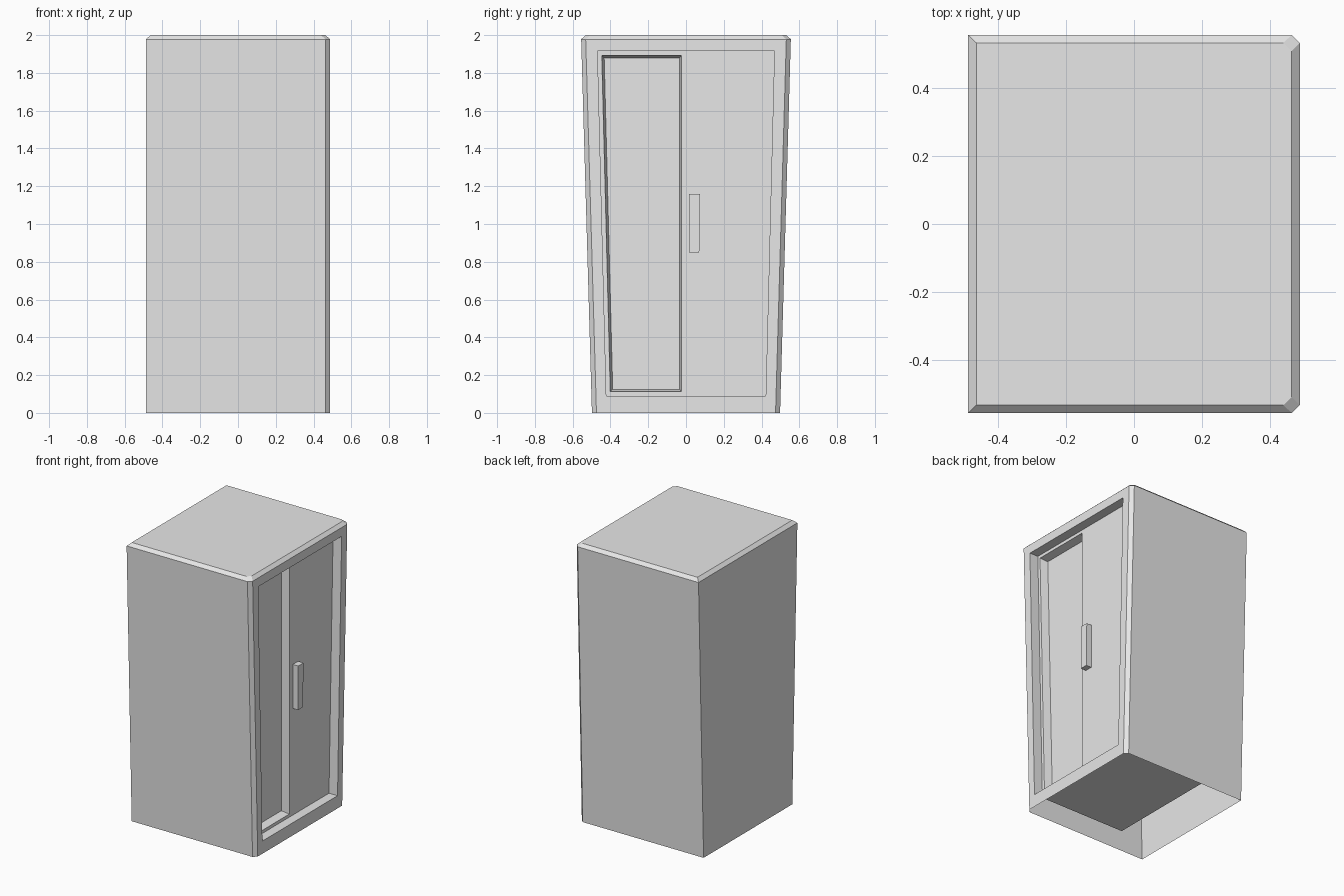
import bpy
import bmesh

# Remove the default cube
cube = bpy.data.objects.get("Cube")
if cube:
    bpy.data.objects.remove(cube, do_unlink=True)

# Single flat colour
grey = bpy.data.materials.new("light_grey")
grey.use_nodes = True
colour = (0.8, 0.8, 0.8, 1)
grey.diffuse_color = colour
grey.node_tree.nodes["Principled BSDF"].inputs["Base Color"].default_value = colour


def new_ring(bm, points):
    return [bm.verts.new(p) for p in points]


def bridge(bm, a, b):
    """Join two rings with quads."""
    n = len(a)
    return [bm.faces.new((a[i], a[(i + 1) % n], b[(i + 1) % n], b[i])) for i in range(n)]


def finish(bm, name):
    bmesh.ops.recalc_face_normals(bm, faces=bm.faces[:])
    mesh = bpy.data.meshes.new(name)
    bm.to_mesh(mesh)
    bm.free()
    mesh.materials.append(grey)
    obj = bpy.data.objects.new(name, mesh)
    bpy.context.collection.objects.link(obj)
    return obj


def outline(x, y, z, cut=0.024):
    """Plan of the body: square at the back, chamfered at the door side."""
    return [(-x, -y, z), (x - cut, -y, z), (x, -y + cut, z),
            (x, y - cut, z), (x - cut, y, z), (-x, y, z)]


def opening(x):
    """Tapered door outline at a given depth."""
    return [(x, -0.422, 0.09), (x, 0.422, 0.09), (x, 0.468, 1.915), (x, -0.468, 1.915)]


FRONT, DOOR, BACK = 0.487, 0.42, -0.25

# Body: tapered shell, open underneath, with a chamfered top
bm = bmesh.new()
base = new_ring(bm, outline(FRONT, 0.498, 0))
shoulder = new_ring(bm, outline(FRONT, 0.555, 1.978))
top = new_ring(bm, outline(0.463, 0.532, 2))
sides = bridge(bm, base, shoulder)
bridge(bm, shoulder, top)
bm.faces.new(top)

# Door frame: the door-side wall becomes a border with a recess
bm.faces.remove(sides[2])
wall = [base[2], base[3], shoulder[3], shoulder[2]]
rim = new_ring(bm, opening(FRONT))
bridge(bm, wall, rim)
bridge(bm, rim, new_ring(bm, opening(DOOR)))
finish(bm, "body")

# Door: deep tapered block with a sunken panel on one half
bm = bmesh.new()
face = new_ring(bm, opening(DOOR))
rear = new_ring(bm, opening(BACK))
bridge(bm, face, rear)
bm.faces.new(rear)
edge = new_ring(bm, [(DOOR, -0.401, 0.112), (DOOR, -0.024, 0.112),
                     (DOOR, -0.024, 1.893), (DOOR, -0.446, 1.893)])
sunk = DOOR - 0.055
panel = new_ring(bm, [(sunk, -0.388, 0.125), (sunk, -0.034, 0.125),
                      (sunk, -0.034, 1.88), (sunk, -0.433, 1.88)])
bridge(bm, face, edge)
bridge(bm, edge, panel)
bm.faces.new(panel)
finish(bm, "door")

# Handle: upright bar, slightly wider at the top
bm = bmesh.new()
low = new_ring(bm, [(DOOR, 0.015, 0.848), (DOOR + 0.042, 0.015, 0.848),
                    (DOOR + 0.042, 0.07, 0.848), (DOOR, 0.07, 0.848)])
high = new_ring(bm, [(DOOR, 0.016, 1.16), (DOOR + 0.042, 0.016, 1.16),
                     (DOOR + 0.042, 0.075, 1.16), (DOOR, 0.075, 1.16)])
bridge(bm, low, high)
bm.faces.new(low)
bm.faces.new(high)
finish(bm, "handle")
